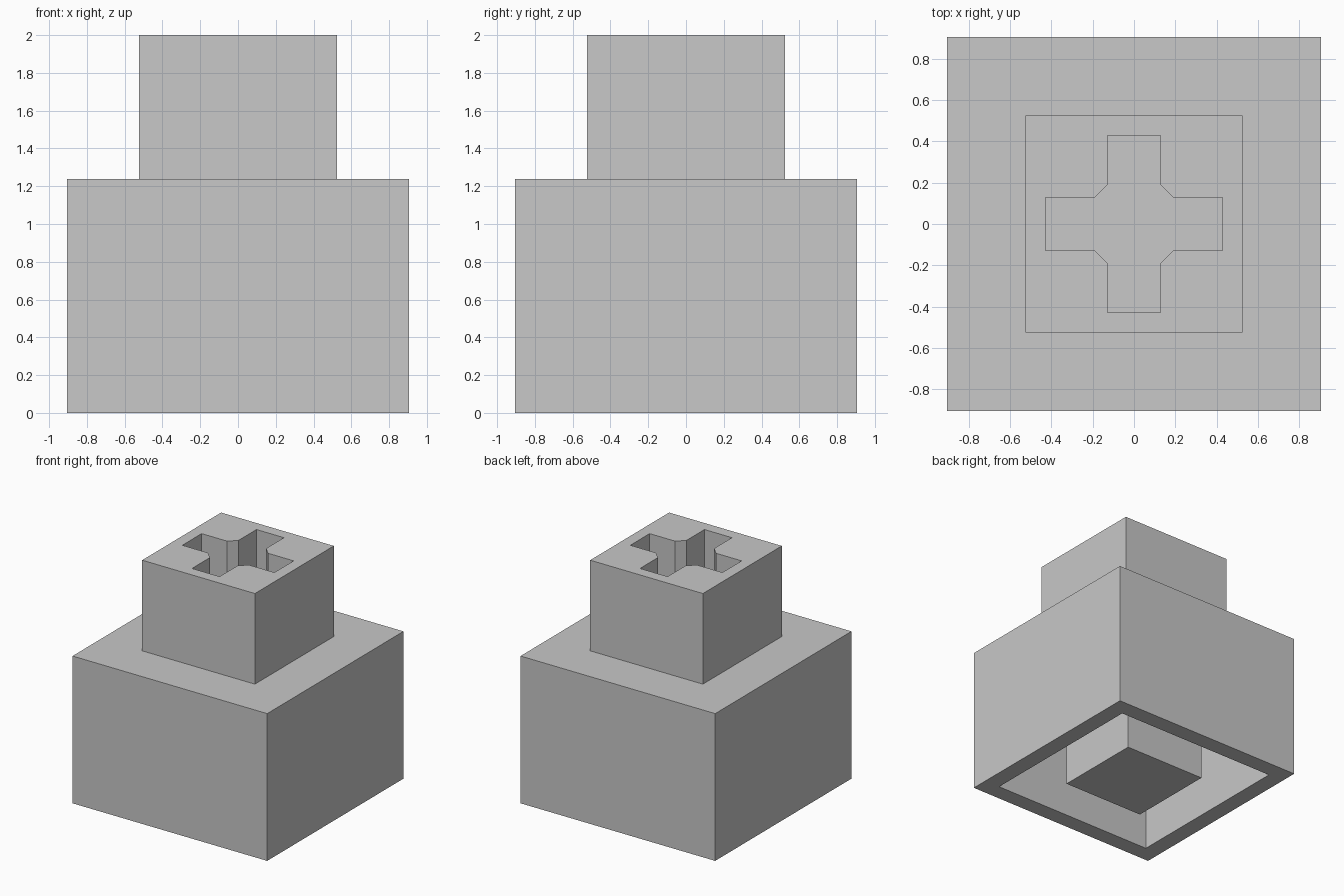
import bpy
import bmesh

# Remove the default cube
default = bpy.data.objects.get("Cube")
if default:
    bpy.data.objects.remove(default, do_unlink=True)

HALF = 0.905        # half width of the base
STEM = 0.524        # half width of the stem
CAVITY = 0.762      # half width of the hollow underneath
POST = 0.381        # half width of the post in the hollow
BASE_TOP, CEILING, TOP = 1.238, 0.952, 2.0
ARM, SLOT, CHAMFER = 0.428, 0.128, 0.19   # cross socket

# Single plain grey
grey = bpy.data.materials.new("plain grey")
grey.use_nodes = True
colour = (0.58, 0.58, 0.58, 1)
grey.diffuse_color = colour
grey.node_tree.nodes["Principled BSDF"].inputs["Base Color"].default_value = colour


def make_object(name, bm):
    mesh = bpy.data.meshes.new(name)
    bm.to_mesh(mesh)
    bm.free()
    mesh.materials.append(grey)
    obj = bpy.data.objects.new(name, mesh)
    bpy.context.collection.objects.link(obj)
    return obj


def prism(bm, outline, z0, z1):
    """Extrude a flat outline upward; returns its bottom and top faces."""
    bottom = bm.faces.new([bm.verts.new((x, y, z0)) for x, y in reversed(outline)])
    top = bm.faces.new([bm.verts.new((x, y, z1)) for x, y in outline])
    low, high = list(reversed(bottom.verts)), list(top.verts)
    for i in range(len(outline)):
        j = (i + 1) % len(outline)
        bm.faces.new((low[i], low[j], high[j], high[i]))
    bm.normal_update()
    return bottom, top


def step(bm, face, inset, z):
    """Inset a horizontal face and pull the inner part to height z."""
    bmesh.ops.inset_individual(bm, faces=[face], thickness=inset, use_even_offset=True)
    face = bmesh.ops.extrude_discrete_faces(bm, faces=[face])["faces"][0]
    for v in face.verts:
        v.co.z = z
    bm.normal_update()
    return face


# Body: square base, stem on top, hollow underside with a central post
bm = bmesh.new()
square = [(-HALF, -HALF), (HALF, -HALF), (HALF, HALF), (-HALF, HALF)]
bottom, top = prism(bm, square, 0, BASE_TOP)
step(bm, top, HALF - STEM, TOP)
ceiling = step(bm, bottom, HALF - CAVITY, CEILING)
step(bm, ceiling, CAVITY - POST, 0)
body = make_object("connector_body", bm)

# Cross socket with chamfered inner corners, cut into the stem
quarter = [(ARM, -SLOT), (ARM, SLOT), (CHAMFER, SLOT), (SLOT, CHAMFER)]
cross = []
for _ in range(4):
    cross += quarter
    quarter = [(-y, x) for x, y in quarter]
bm = bmesh.new()
prism(bm, cross, BASE_TOP, TOP + 0.1)
cutter = make_object("socket_cutter", bm)
cutter.hide_render = True

cut = body.modifiers.new("socket", 'BOOLEAN')
cut.operation = 'DIFFERENCE'
cut.solver = 'EXACT'
cut.object = cutter
bpy.context.view_layer.objects.active = body
bpy.ops.object.modifier_apply(modifier=cut.name)
bpy.data.objects.remove(cutter, do_unlink=True)
